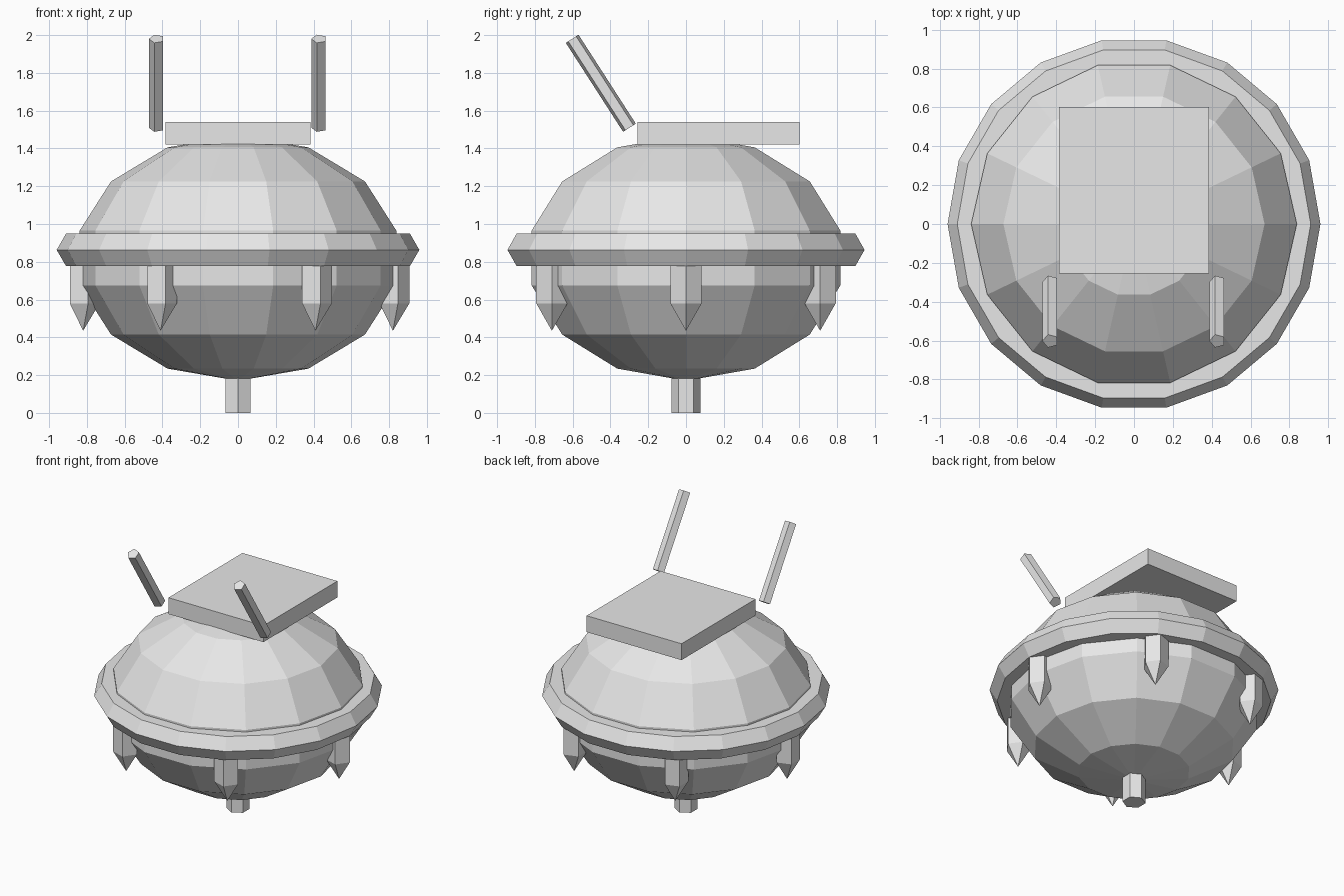
import bpy, bmesh
from math import cos, sin, pi, radians
from mathutils import Vector

cube = bpy.data.objects.get("Cube")
if cube:
    bpy.data.objects.remove(cube, do_unlink=True)

grey = bpy.data.materials.new("light_grey")
grey.use_nodes = True
grey.diffuse_color = (0.8, 0.8, 0.8, 1)
grey.node_tree.nodes["Principled BSDF"].inputs["Base Color"].default_value = (0.8, 0.8, 0.8, 1)


def finish(name, bm):
    bmesh.ops.recalc_face_normals(bm, faces=bm.faces)
    mesh = bpy.data.meshes.new(name)
    bm.to_mesh(mesh)
    bm.free()
    mesh.materials.append(grey)
    obj = bpy.data.objects.new(name, mesh)
    bpy.context.collection.objects.link(obj)
    return obj


def lathe(name, profile, sides, phase=0.0, loop=False):
    """Turn (radius, height) pairs about z; radius 0 makes a point, open ends get caps."""
    bm = bmesh.new()
    rings = []
    for r, z in profile:
        count = sides if r > 0 else 1
        angles = [phase + 2 * pi * i / sides for i in range(count)]
        rings.append([bm.verts.new((r * cos(a), r * sin(a), z)) for a in angles])
    pairs = list(zip(rings, rings[1:]))
    if loop:
        pairs.append((rings[-1], rings[0]))
    for low, high in pairs:
        for i in range(sides):
            j = (i + 1) % sides
            corners = [low[i % len(low)], low[j % len(low)],
                       high[j % len(high)], high[i % len(high)]]
            bm.faces.new(list(dict.fromkeys(corners)))
    if not loop:
        for ring in (rings[0], rings[-1]):
            if len(ring) > 1:
                bm.faces.new(ring)
    return finish(name, bm)


# Faceted, slightly flattened round body
RINGS = 7
body_profile = [(0.86 * sin(pi * k / RINGS) if 0 < k < RINGS else 0,
                 -0.65 * cos(pi * k / RINGS)) for k in range(RINGS + 1)]
body = lathe("body", body_profile, 14)
body.location.z = 0.82

# Hexagonal-section ring around the waist
rim_profile = [(0.86 + 0.1 * cos(pi * k / 3), 0.1 * sin(pi * k / 3)) for k in range(6)]
rim = lathe("waist_ring", rim_profile, 18, loop=True)
rim.location.z = 0.863

# Pointed pegs hanging below the ring
for k in range(6):
    angle = k * pi / 3
    peg = lathe(f"peg_{k + 1}", [(0, 0.435), (0.087, 0.58), (0.087, 0.79)], 5)
    peg.location = (0.82 * cos(angle), 0.82 * sin(angle), 0)

# Six-sided stem under the body
lathe("bottom_stem", [(0.077, 0), (0.077, 0.25)], 6, phase=pi / 2)

# Flat slab on top
bm = bmesh.new()
bmesh.ops.create_cube(bm, size=1)
bmesh.ops.scale(bm, vec=Vector((0.77, 0.858, 0.12)), verts=bm.verts)
slab = finish("top_slab", bm)
slab.location = (0, 0.173, 1.48)

# Two rods leaning forward
for side, x in (("left", 0.43), ("right", -0.43)):
    rod = lathe(f"{side}_rod", [(0.042, -0.28), (0.042, 0.28)], 5, phase=pi)
    rod.location = (x, -0.451, 1.745)
    rod.rotation_euler.x = radians(32.8)
